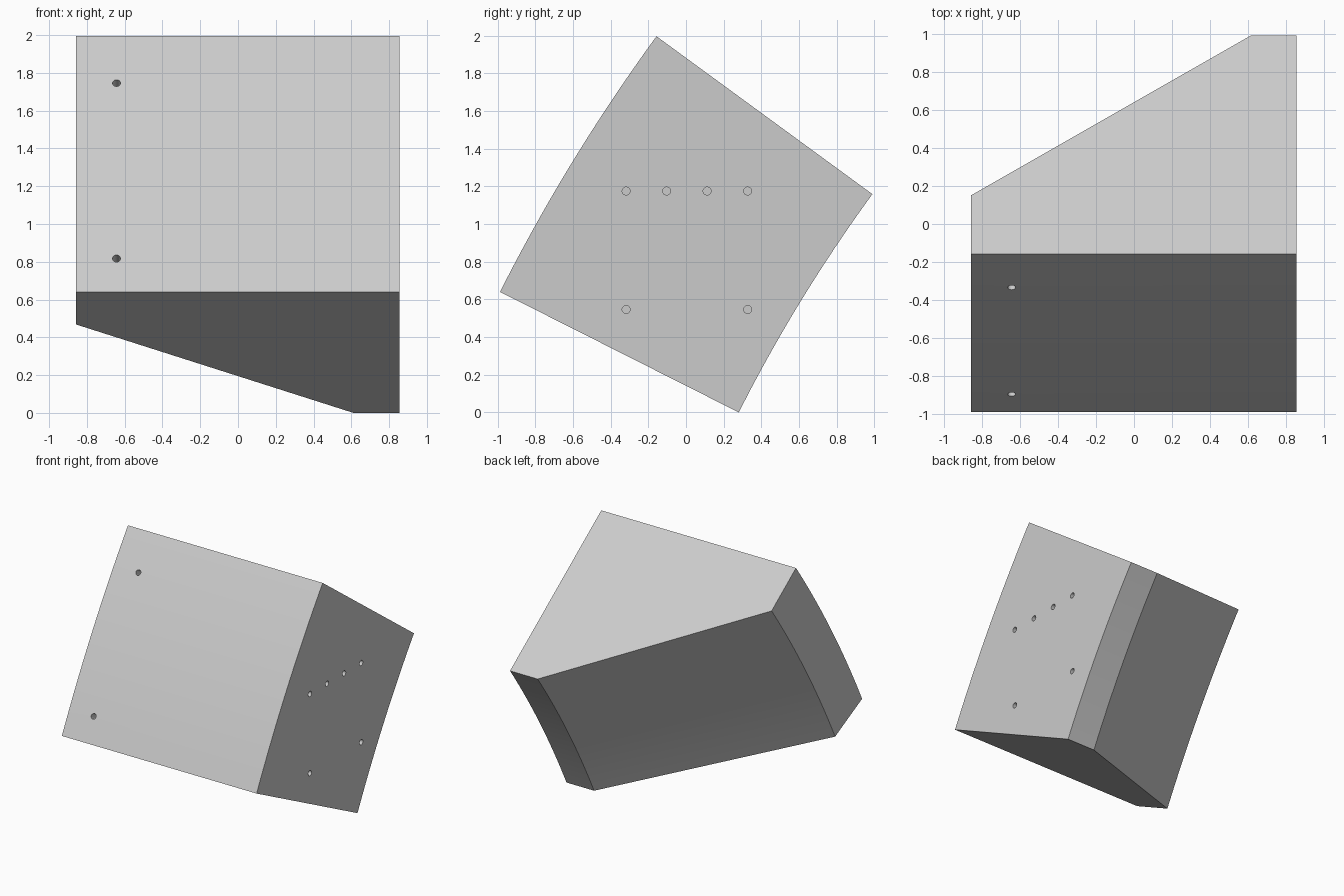
import bpy, bmesh, math
from mathutils import Vector

cube = bpy.data.objects.get("Cube")
if cube:
    bpy.data.objects.remove(cube, do_unlink=True)

grey = bpy.data.materials.new("light_grey")
grey.use_nodes = True
colour = (0.6, 0.6, 0.6, 1)
grey.diffuse_color = colour
grey.node_tree.nodes["Principled BSDF"].inputs["Base Color"].default_value = colour

# The block is a wedge-shaped section swept around a distant horizontal axis
AXIS_Y, AXIS_Z = 7.69, -3.74
OUTER, INNER, THIN = 9.72, 8.30, 9.34
LOW, HIGH = math.radians(26.78), math.radians(36.17)
STEPS = 32


def on_arc(x, radius, angle):
    return Vector((x, AXIS_Y - radius * math.cos(angle), AXIS_Z + radius * math.sin(angle)))


def add_object(name, bm):
    bmesh.ops.recalc_face_normals(bm, faces=bm.faces)
    mesh = bpy.data.meshes.new(name)
    bm.to_mesh(mesh)
    bm.free()
    mesh.materials.append(grey)
    obj = bpy.data.objects.new(name, mesh)
    bpy.context.collection.objects.link(obj)
    return obj


# Curved block: flat ends, curved front, slanted back with a short square land
section = [(-0.858, OUTER), (0.855, OUTER), (0.855, INNER), (0.612, INNER), (-0.858, THIN)]
bm = bmesh.new()
rings = []
for i in range(STEPS + 1):
    angle = LOW + (HIGH - LOW) * i / STEPS
    rings.append([bm.verts.new(on_arc(x, r, angle)) for x, r in section])
for a, b in zip(rings, rings[1:]):
    for j in range(1, len(section) - 1):
        k = j + 1
        bm.faces.new((a[j], a[k], b[k], b[j]))
    bm.faces.new((a[0], a[1], b[1], b[0]))
    bm.faces.new((a[-1], a[0], b[0], b[-1]))
bm.faces.new(rings[0])
bm.faces.new(rings[-1])
# Merge the flat side strips into single faces
bmesh.ops.recalc_face_normals(bm, faces=bm.faces)
for side in (-1, 1):
    flat = [f for f in bm.faces if f.normal.x * side > 0.999]
    bmesh.ops.dissolve_faces(bm, faces=flat)
block = add_object("curved_block", bm)

# Drill positions: two in the curved front, six in the flat side
holes = [(on_arc(-0.643, OUTER, math.radians(d)), Vector((0, -math.cos(math.radians(d)), math.sin(math.radians(d)))))
         for d in (34.36, 27.96)]
side_spots = [(-0.318 + 0.215 * i, 1.175) for i in range(4)] + [(-0.318, 0.546), (0.327, 0.546)]
holes += [(Vector((0.855, y, z)), Vector((1, 0, 0))) for y, z in side_spots]

# All drill bits in one cutter
bm = bmesh.new()
for place, outward in holes:
    made = bmesh.ops.create_cone(bm, cap_ends=True, segments=24, radius1=0.021, radius2=0.021, depth=0.2)
    turn = outward.to_track_quat('Z', 'Y').to_matrix()
    bmesh.ops.rotate(bm, verts=made["verts"], cent=(0, 0, 0), matrix=turn)
    bmesh.ops.translate(bm, verts=made["verts"], vec=place)
cutter = add_object("hole_cutter", bm)
cutter.hide_render = True

bpy.ops.object.select_all(action='DESELECT')
block.select_set(True)
bpy.context.view_layer.objects.active = block
drill = block.modifiers.new("drill_holes", 'BOOLEAN')
drill.operation = 'DIFFERENCE'
drill.solver = 'EXACT'
drill.object = cutter
bpy.ops.object.modifier_apply(modifier=drill.name)
bpy.data.objects.remove(cutter, do_unlink=True)
bpy.ops.object.shade_smooth_by_angle(angle=math.radians(25))
